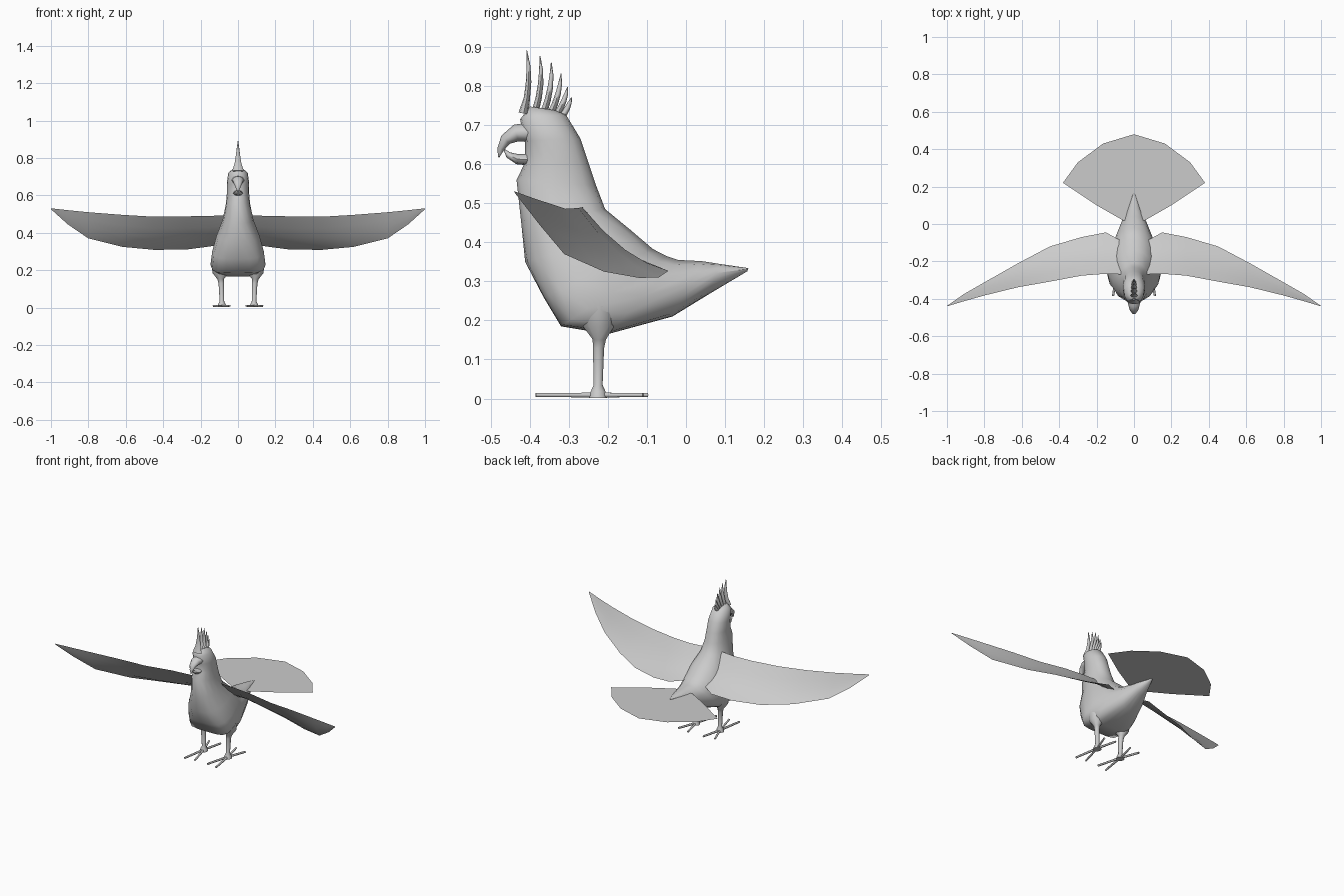
import bpy, bmesh, math
from mathutils import Vector

if "Cube" in bpy.data.objects:
    bpy.data.objects.remove(bpy.data.objects["Cube"])

grey = bpy.data.materials.new("plain_grey")
grey.diffuse_color = (0.6, 0.6, 0.6, 1)
grey.use_nodes = True
grey.node_tree.nodes["Principled BSDF"].inputs["Base Color"].default_value = grey.diffuse_color


def finish(name, bm, solid=True, angle=60):
    if solid:
        bmesh.ops.remove_doubles(bm, verts=bm.verts, dist=0.0003)
        bmesh.ops.recalc_face_normals(bm, faces=bm.faces)
    me = bpy.data.meshes.new(name)
    bm.to_mesh(me)
    bm.free()
    me.materials.append(grey)
    ob = bpy.data.objects.new(name, me)
    bpy.context.collection.objects.link(ob)
    bpy.ops.object.select_all(action='DESELECT')
    ob.select_set(True)
    bpy.context.view_layer.objects.active = ob
    bpy.ops.object.shade_smooth_by_angle(angle=math.radians(angle))
    return ob


def loft(name, rings, angle=60):
    """Skin closed rings of equal length and cap both ends."""
    bm = bmesh.new()
    vs = [[bm.verts.new(p) for p in r] for r in rings]
    n = len(rings[0])
    for a, b in zip(vs, vs[1:]):
        for i in range(n):
            j = (i + 1) % n
            bm.faces.new((a[i], a[j], b[j], b[i]))
    bm.faces.new(vs[0])
    bm.faces.new(vs[-1])
    return finish(name, bm, True, angle)


def tube(name, path, radii, n=8):
    """Tapered tube; each radius is a (sideways, in-plane) pair."""
    pts = [Vector(p) for p in path]
    rings = []
    for i, p in enumerate(pts):
        t = (pts[min(i + 1, len(pts) - 1)] - pts[max(i - 1, 0)]).normalized()
        side = Vector((1, 0, 0))
        side = (side - t * side.dot(t)).normalized()
        up = t.cross(side)
        a, b = radii[i]
        rings.append([p + side * a * math.cos(2 * math.pi * k / n)
                      + up * b * math.sin(2 * math.pi * k / n) for k in range(n)])
    return loft(name, rings)


# Body and head: front (y, z), back (y, z), half width, bias of widest point
body = [
    (-.400, .748, -.335, .738, .025, 1.0),
    (-.425, .715, -.308, .728, .052, 1.0),
    (-.412, .660, -.270, .665, .060, 1.0),
    (-.412, .605, -.250, .605, .060, 1.0),
    (-.434, .560, -.230, .545, .065, 1.0),
    (-.422, .450, -.207, .485, .083, 1.0),
    (-.412, .350, -.140, .430, .115, 1.2),
    (-.365, .260, -.085, .383, .138, 1.6),
    (-.320, .185, -.050, .365, .147, 2.0),
    (-.200, .165, -.020, .355, .122, 1.8),
    (-.035, .210, .040, .352, .072, 1.4),
    (.060, .268, .085, .345, .040, 1.0),
    (.157, .326, .160, .334, .006, 1.0),
]
rings = []
for ay, az, by, bz, w, k in body:
    ring = []
    for i in range(16):
        a = 2 * math.pi * i / 16
        t = ((1 - math.cos(a)) / 2) ** k
        s = math.sin(a)
        x = math.copysign(abs(s) ** 0.85, s) * w
        ring.append((x, ay + (by - ay) * t, az + (bz - az) * t))
    rings.append(ring)
loft("body", rings, 75)

# Hooked beak
tube("upper_beak",
     [(0, -.395, .682), (0, -.435, .680), (0, -.462, .663), (0, -.474, .640), (0, -.480, .618)],
     [(.036, .026), (.030, .022), (.022, .015), (.012, .009), (.002, .002)])
tube("lower_beak",
     [(0, -.395, .612), (0, -.432, .613), (0, -.455, .624), (0, -.465, .637)],
     [(.028, .016), (.022, .013), (.012, .008), (.002, .002)])

# Crest feathers: base y, z, tip y, z
crest = [(-.416, .730, -.408, .892), (-.386, .735, -.374, .877), (-.364, .733, -.345, .861),
         (-.346, .730, -.320, .832), (-.331, .726, -.303, .798), (-.319, .720, -.293, .771)]
for i, (y0, z0, y1, z1) in enumerate(crest):
    h = z1 - z0
    f = 1.0 - i * 0.07
    path = [(0, y0 + (y1 - y0) * s + h * 0.22 * s * (1 - s), z0 + h * s)
            for s in (0, .25, .5, .75, 1)]
    base = (.032, .013) if i == 0 else (.020 * f, .009)
    tube(f"crest_feather_{i + 1}", path,
         [base, (.018 * f, .008), (.012 * f, .007), (.007 * f, .005), (.001, .001)])

# Wings: x, leading y, z, trailing y, z
wing = [
    (.05, -.270, .495, -.100, .345), (.15, -.266, .490, -.045, .327),
    (.28, -.276, .488, -.070, .310), (.45, -.308, .486, -.120, .309),
    (.62, -.338, .496, -.210, .325), (.80, -.382, .510, -.312, .370),
    (.91, -.413, .521, -.375, .445), (1.0, -.440, .531, -.438, .526),
]
for side, label in ((1, "left_wing"), (-1, "right_wing")):
    bm = bmesh.new()
    grid = []
    for x, ly, lz, ty, tz in wing:
        row = []
        for j in range(5):
            s = j / 4
            sag = 0.5 * s * (1 - s) * (ty - ly)
            row.append(bm.verts.new((side * x, ly + (ty - ly) * s, lz + (tz - lz) * s - sag)))
        grid.append(row)
    for a, b in zip(grid, grid[1:]):
        for j in range(4):
            q = (a[j], b[j], b[j + 1], a[j + 1])
            bm.faces.new(q if side > 0 else q[::-1])
    finish(label, bm, False)

# Flat tail fan
half = [(.06, .02), (.20, .10), (.38, .22), (.30, .33), (.165, .43)]
outline = half + [(0, .48)] + [(-x, y) for x, y in reversed(half)]
bm = bmesh.new()
bm.faces.new([bm.verts.new((x, y, .331)) for x, y in outline])
finish("tail_fan", bm, False)

# Legs and feet, two toes forward and two back
for side, label in ((1, "left"), (-1, "right")):
    def r(*v):
        return [(a, a) for a in v]
    tube(label + "_leg",
         [(side * .092, -.225, .235), (side * .094, -.223, .185), (side * .092, -.222, .152),
          (side * .089, -.224, .130), (side * .086, -.225, .035), (side * .086, -.225, .018),
          (side * .086, -.225, .002)],
         r(.050, .042, .018, .015, .012, .020, .024), 10)
    for i, (tx, ty) in enumerate([(.112, -.385), (.045, -.375), (.130, -.110), (.055, -.098)]):
        tube(f"{label}_toe_{i + 1}",
             [(side * .086, -.225, .009), (side * tx, ty, .009)], r(.007, .006), 6)
